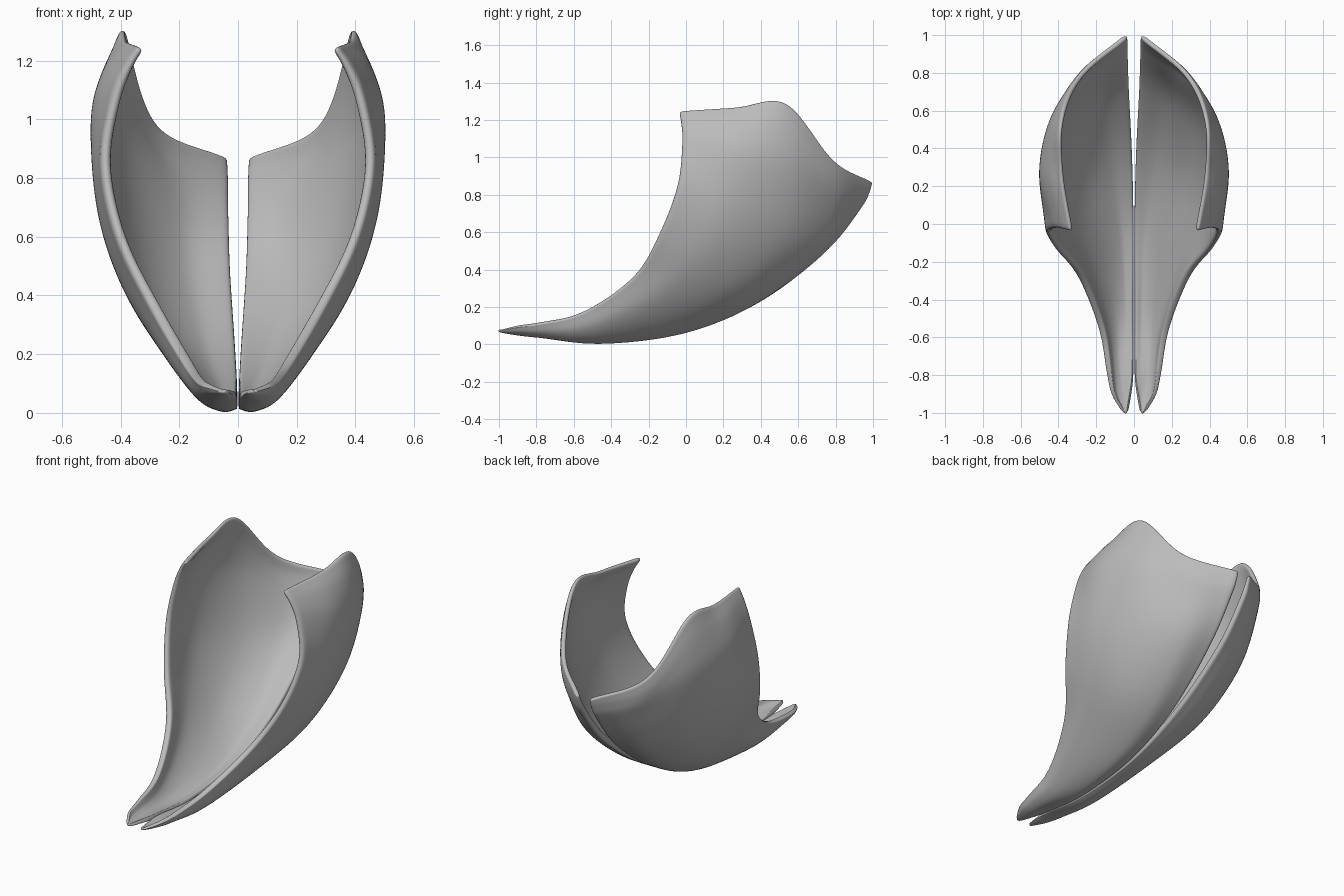
import bpy
from mathutils import Vector

cube = bpy.data.objects.get("Cube")
if cube:
    bpy.data.objects.remove(cube)

grey = bpy.data.materials.new("plain_grey")
grey.use_nodes = True
colour = (0.5, 0.5, 0.5, 1)
grey.diffuse_color = colour
grey.node_tree.nodes["Principled BSDF"].inputs["Base Color"].default_value = colour

# Cross-sections from the front tip to the upper rim, each from keel to front edge
SECTIONS = [
    [(.03, -.99, .068), (.037, -1, .066), (.047, -1.005, .066), (.057, -1, .068), (.066, -.99, .073)],
    [(.013, -.9, .058), (.035, -.91, .05), (.065, -.91, .051), (.1, -.905, .066), (.12, -.9, .092)],
    [(.001, -.78, .044), (.04, -.78, .036), (.085, -.78, .038), (.125, -.78, .065), (.147, -.78, .11)],
    [(0, -.45, .013), (.05, -.46, .002), (.12, -.5, .03), (.17, -.53, .09), (.188, -.55, .17)],
    [(.002, 0, .062), (.09, -.03, .061), (.2, -.1, .135), (.283, -.18, .245), (.3, -.28, .36)],
    [(.012, .4, .227), (.15, .36, .223), (.305, .25, .305), (.41, .08, .46), (.418, -.14, .6)],
    [(.033, .755, .495), (.21, .68, .495), (.38, .5, .58), (.482, .22, .7), (.47, -.045, .86)],
    [(.046, .945, .725), (.25, .8, .76), (.435, .57, .91), (.503, .27, 1.0), (.43, -.025, 1.08)],
    [(.046, .99, .81), (.29, .8, .885), (.43, .56, 1.12), (.46, .28, 1.17), (.385, -.03, 1.185)],
    [(.046, 1.005, .865), (.295, .79, .985), (.395, .54, 1.29), (.39, .27, 1.272), (.34, -.04, 1.25)],
]


def smooth_path(points, steps):
    """Interpolate a smooth path through the points."""
    p = [Vector(q) for q in points]
    p = [2 * p[0] - p[1]] + p + [2 * p[-1] - p[-2]]
    out = []
    for a, b, c, d in zip(p, p[1:], p[2:], p[3:]):
        for k in range(steps):
            t = k / steps
            out.append(b + (c - a) * t / 2 + (2 * a - 5 * b + 4 * c - d) * t**2 / 2
                       + (3 * b - a - 3 * c + d) * t**3 / 2)
    return out + [p[-2]]


# Loft the outer skin through the sections
across = [smooth_path(s, 6) for s in SECTIONS]
columns = [smooth_path(c, 4) for c in zip(*across)]
rows = list(zip(*columns))
n, m = len(rows), len(rows[0])
verts = [v for row in rows for v in row]
faces = [(i * m + j, (i + 1) * m + j, (i + 1) * m + j + 1, i * m + j + 1)
         for i in range(n - 1) for j in range(m - 1)]
mesh = bpy.data.meshes.new("shell_pair")
mesh.from_pydata(verts, [], faces)
mesh.materials.append(grey)
shell = bpy.data.objects.new("shell_pair", mesh)
bpy.context.collection.objects.link(shell)

# Thin the wall towards the tip and the upper rim
wall = shell.vertex_groups.new(name="wall")
for i in range(n):
    u = i / (n - 1)
    weight = min(1, 0.4 + 1.5 * u, 0.65 + 2 * (1 - u))
    wall.add(range(i * m, (i + 1) * m), weight, 'REPLACE')

solid = shell.modifiers.new("wall", 'SOLIDIFY')
solid.thickness = 0.038
solid.offset = -1
solid.vertex_group = "wall"
rounding = shell.modifiers.new("rounding", 'SUBSURF')
rounding.levels = rounding.render_levels = 2
mirror = shell.modifiers.new("other_half", 'MIRROR')
mirror.use_mirror_merge = False

bpy.context.view_layer.objects.active = shell
shell.select_set(True)
bpy.ops.object.shade_smooth()
